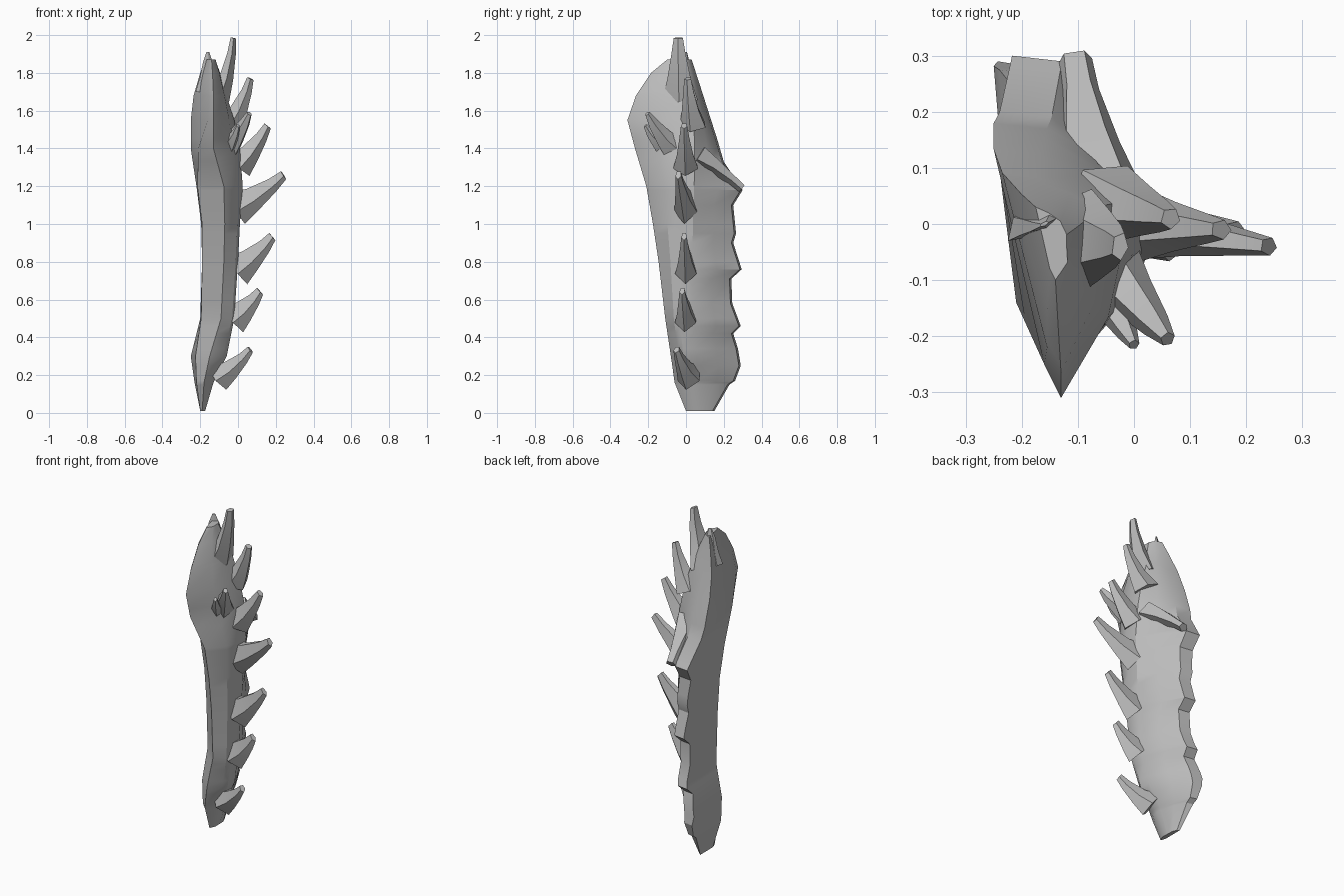
import bpy, bmesh, math
from mathutils import Vector

if "Cube" in bpy.data.objects:
    bpy.data.objects.remove(bpy.data.objects["Cube"], do_unlink=True)

grey = bpy.data.materials.new("bone_grey")
grey.use_nodes = True
grey.diffuse_color = (0.5, 0.5, 0.5, 1)
grey.node_tree.nodes["Principled BSDF"].inputs["Base Color"].default_value = (0.5, 0.5, 0.5, 1)


def loft(name, rings, angle):
    """Skin a list of equal-length point rings and cap both ends."""
    bm = bmesh.new()
    loops = [[bm.verts.new(p) for p in ring] for ring in rings]
    n = len(loops[0])
    for a, b in zip(loops, loops[1:]):
        for i in range(n):
            j = (i + 1) % n
            bm.faces.new((a[i], a[j], b[j], b[i]))
    bm.faces.new(loops[0])
    bm.faces.new(loops[-1])
    bmesh.ops.recalc_face_normals(bm, faces=bm.faces)
    mesh = bpy.data.meshes.new(name)
    bm.to_mesh(mesh)
    bm.free()
    mesh.materials.append(grey)
    obj = bpy.data.objects.new(name, mesh)
    bpy.context.collection.objects.link(obj)
    bpy.ops.object.select_all(action='DESELECT')
    obj.select_set(True)
    bpy.context.view_layer.objects.active = obj
    bpy.ops.object.shade_smooth_by_angle(angle=math.radians(angle))
    return obj


def spike(name, base, tip, width, height, sag=0.015, blunt=0.2):
    """Curved tapering thorn with a keeled cross-section."""
    base, tip = Vector(base), Vector(tip)
    axis = (tip - base).normalized()
    side = axis.cross(Vector((0, 0, 1))).normalized()
    up = side.cross(axis)
    rings = []
    for t, s in ((0, 1), (0.35, 0.66), (0.75, 0.4), (1, blunt)):
        centre = base.lerp(tip, t) - up * sag * math.sin(math.pi * t)
        ring = []
        for k in range(5):
            a = math.tau * k / 5 - math.pi / 2
            ring.append(centre + side * math.cos(a) * width * s
                        + up * math.sin(a) * height * s)
        rings.append(ring)
    return loft(name, rings, 30)


def sample(table, z):
    """Linear lookup in rows that start with a height."""
    for a, b in zip(table, table[1:]):
        if a[0] <= z <= b[0]:
            t = (z - a[0]) / (b[0] - a[0])
            return [p + (q - p) * t for p, q in zip(a[1:], b[1:])]


# Body stations: height, flat-side corner (x, y), front edge (x, y), ridge (x, y), back x
stations = (
    (0.01, -.20, .03, -.19, .00, -.165, .07, -.20),
    (0.16, -.22, -.02, -.18, -.06, -.12, .05, -.23),
    (0.30, -.225, -.02, -.15, -.08, -.05, .02, -.25),
    (0.50, -.195, -.01, -.09, -.11, -.01, 0, -.20),
    (0.80, -.19, -.03, -.075, -.145, .01, 0, -.19),
    (1.00, -.19, -.05, -.07, -.175, .02, 0, -.195),
    (1.20, -.215, -.06, -.075, -.21, .035, 0, -.22),
    (1.40, -.21, -.14, -.13, -.27, .02, 0, -.25),
    (1.55, -.16, -.25, -.13, -.31, -.01, 0, -.25),
    (1.68, -.155, -.22, -.13, -.265, -.05, 0, -.235),
    (1.80, -.155, -.15, -.135, -.185, -.085, -.02, -.20),
    (1.87, -.15, -.08, -.14, -.10, -.11, -.03, -.175),
)
# Saw-toothed back edge: height, y
teeth = (
    (0.01, .15), (.15, .23), (.17, .26), (.25, .29), (.34, .275), (.42, .25),
    (.46, .29), (.58, .245), (.71, .24), (.76, .295), (.9, .25), (.95, .265),
    (1.1, .25), (1.18, .30), (1.33, .20), (1.45, .165), (1.7, .085), (1.87, .03),
)
rings = []
for z in sorted({row[0] for row in stations + teeth}):
    cx, cy, fx, fy, rx, ry, bx = sample(stations, z)
    by, = sample(teeth, z)
    front, ridge, back = Vector((fx, fy, z)), Vector((rx, ry, z)), Vector((bx, by, z))
    depth = rx - bx
    rings.append((
        Vector((cx, cy, z)),
        front,
        front.lerp(ridge, .5) + Vector((depth * .1, -depth * .05, 0)),
        ridge + Vector((-.01, -depth * .17, 0)),
        ridge + Vector((-.01, depth * .17, 0)),
        ridge.lerp(back, .5) + Vector((depth * .17, depth * .08, 0)),
        back + Vector((depth * .35, -.01, 0)),
        back,
    ))
loft("body", rings, 28)

# Row of thorns rising along the ridge: base, tip, half width, half height
ridge_thorns = (
    ((-.105, -.03, 1.66), (-.025, -.04, 1.985), .10, .06),
    ((-.05, .04, 1.52), (.065, .01, 1.77), .075, .075),
    ((-.01, .0, 1.31), (.155, -.01, 1.52), .07, .09),
    ((-.02, 0, 1.09), (.24, -.04, 1.26), .065, .105),
    ((-.02, 0, .76), (.18, -.01, .935), .06, .105),
    ((-.04, 0, .50), (.115, -.02, .645), .06, .10),
    ((-.11, .02, .19), (.065, -.05, .335), .065, .085),
)
for i, (base, tip, w, h) in enumerate(ridge_thorns):
    spike(f"ridge_thorn_{i + 1}", base, tip, w, h, blunt=.26)

# Forked thorn on the front slope
spike("front_thorn", (-.06, -.06, 1.40), (.06, -.205, 1.585), .07, .08)
spike("front_thorn_small", (-.07, -.09, 1.39), (.0, -.215, 1.52), .05, .06)

# Broken point on the flat side at the top
spike("crown_point", (-.165, .01, 1.70), (-.16, .0, 1.91), .075, .03, 0, .12)

# Ledge flaring out towards the back
spike("back_ledge", (-.07, .06, 1.36), (-.105, .295, 1.19), .09, .07, -.01, .35)
